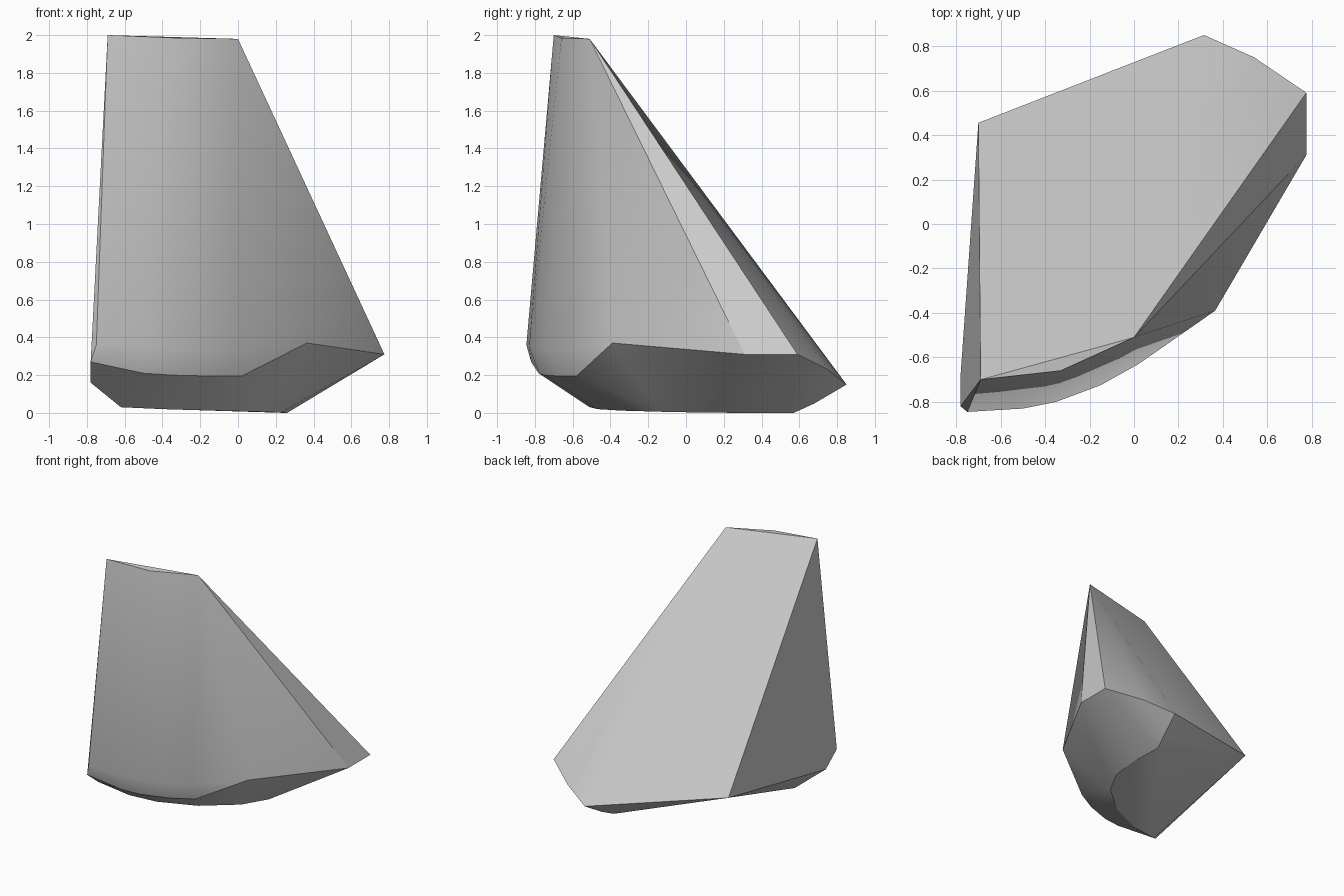
import bpy
import bmesh
import math

default_cube = bpy.data.objects.get("Cube")
if default_cube:
    bpy.data.objects.remove(default_cube, do_unlink=True)


def make_material(name, colour):
    material = bpy.data.materials.new(name)
    material.use_nodes = True
    material.diffuse_color = colour
    material.node_tree.nodes["Principled BSDF"].inputs["Base Color"].default_value = colour
    return material


def convex_block(name, points, material, crease_angle):
    """Wrap a faceted skin around the corner points."""
    bm = bmesh.new()
    for point in points:
        bm.verts.new(point)
    hull = bmesh.ops.convex_hull(bm, input=bm.verts[:], use_existing_faces=False)
    spare = {v for key in ("geom_interior", "geom_unused") for v in hull[key]
             if isinstance(v, bmesh.types.BMVert) and v.is_valid}
    bmesh.ops.delete(bm, geom=list(spare), context="VERTS")
    bmesh.ops.recalc_face_normals(bm, faces=bm.faces[:])
    mesh = bpy.data.meshes.new(name)
    bm.to_mesh(mesh)
    bm.free()
    mesh.materials.append(material)
    block = bpy.data.objects.new(name, mesh)
    bpy.context.collection.objects.link(block)
    bpy.ops.object.select_all(action="DESELECT")
    block.select_set(True)
    bpy.context.view_layer.objects.active = block
    bpy.ops.object.shade_smooth_by_angle(angle=math.radians(crease_angle))
    return block


# Narrow curved crest at the top
crest = [(-.69, -.7, 2), (-.33, -.66, 1.985), (0, -.51, 1.98)]

# Curved front rim where the tall wall meets the rounded underside
front_rim = [(-.75, -.845, .36), (-.5, -.83, .35), (-.35, -.8, .34),
             (-.15, -.725, .335), (.02, -.63, .335), (.365, -.39, .37)]

# Shoulder just below the rim, pulled inward and down
shoulder = [(x, y + .05, z - .14) for x, y, z in front_rim[1:-1]]

# Side and back corners at the foot of the long slope
back_rim = [(.775, .31, .31), (.775, .59, .31), (.54, .75, .23),
            (.315, .85, .15), (-.7, .455, .34)]

# Bevelled front corner
corner = [(-.78, -.82, .27), (-.78, -.68, .16)]

# Flat segment the block stands on, bounded by an arc
foot = [(-.62, -.51, .03), (-.4, -.47, .02), (-.12, -.34, .012), (.12, -.13, .006),
        (.23, .07, .002), (.26, .3, 0), (.25, .57, 0), (.28, .68, .05)]

grey = make_material("plain grey", (.6, .6, .6, 1))
convex_block("sloped_block", crest + front_rim + shoulder + back_rim + corner + foot,
             grey, crease_angle=30)
